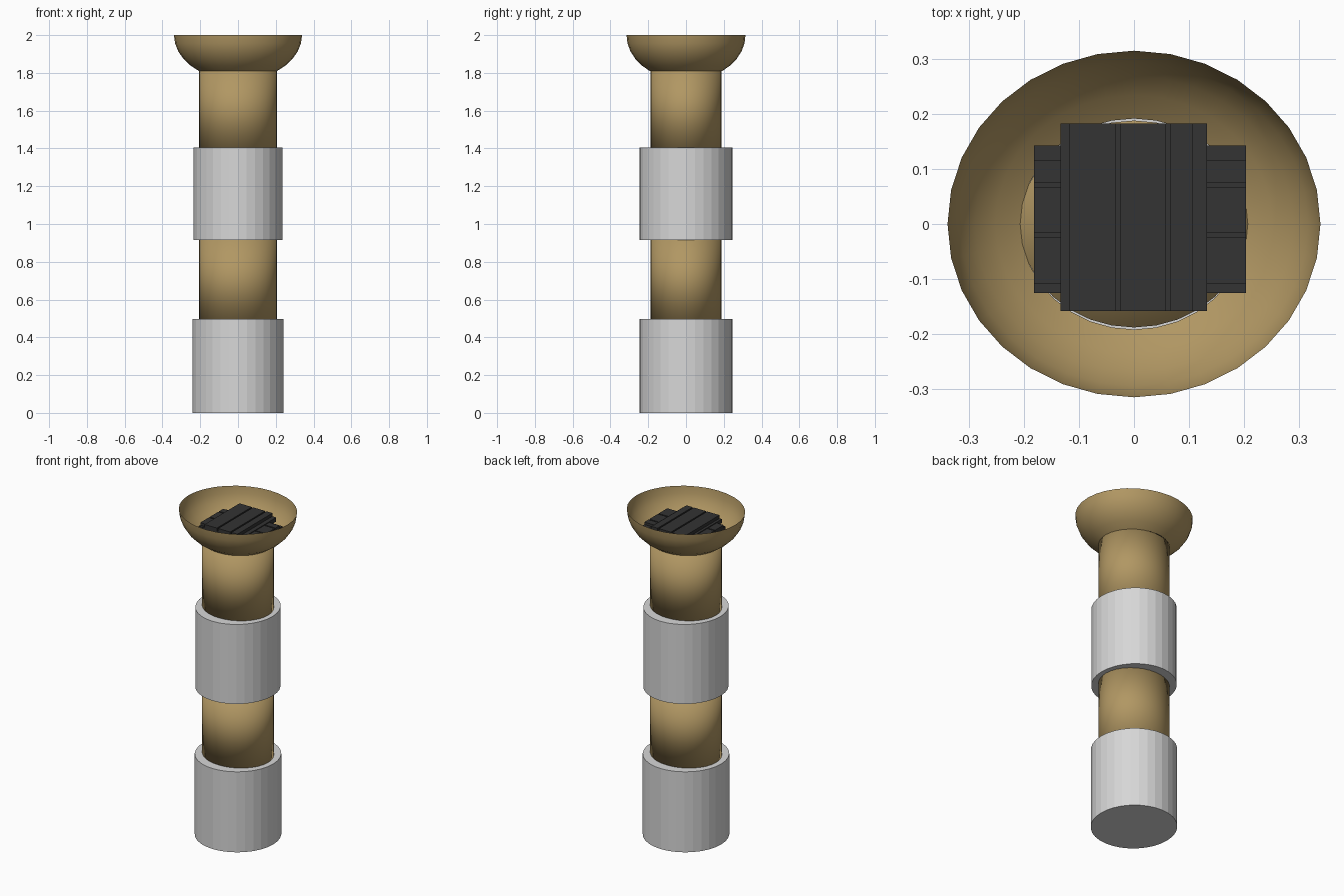
import bpy, bmesh, math

if "Cube" in bpy.data.objects:
    bpy.data.objects.remove(bpy.data.objects["Cube"])


def material(name, rgb):
    m = bpy.data.materials.new(name)
    m.diffuse_color = (*rgb, 1)
    m.use_nodes = True
    m.node_tree.nodes["Principled BSDF"].inputs["Base Color"].default_value = m.diffuse_color
    return m


TAN = material("tan wood", (0.44, 0.31, 0.125))
GREY = material("light grey stone", (0.68, 0.68, 0.68))
DARK = material("charcoal", (0.033, 0.033, 0.033))
SEG = 32


def finish(name, bm, mat, smooth=False):
    bmesh.ops.recalc_face_normals(bm, faces=bm.faces)
    me = bpy.data.meshes.new(name)
    bm.to_mesh(me)
    bm.free()
    me.materials.append(mat)
    for p in me.polygons:
        p.use_smooth = smooth
    ob = bpy.data.objects.new(name, me)
    bpy.context.collection.objects.link(ob)
    return ob


def lathe(name, profile, mat, cx=0, cy=0, caps=True, smooth=False):
    """Stack elliptical rings given as (rx, ry, z)."""
    bm = bmesh.new()
    rings = []
    for rx, ry, z in profile:
        rings.append([bm.verts.new((cx + rx * math.cos(2 * math.pi * i / SEG),
                                    cy + ry * math.sin(2 * math.pi * i / SEG), z))
                      for i in range(SEG)])
    for a, b in zip(rings, rings[1:]):
        for i in range(SEG):
            j = (i + 1) % SEG
            bm.faces.new((a[i], a[j], b[j], b[i]))
    if caps:
        bm.faces.new(rings[0])
        bm.faces.new(rings[-1])
    return finish(name, bm, mat, smooth)


def bars(name, boxes, mat):
    """Several boxes (x0, x1, y0, y1, z0, z1) in one mesh."""
    bm = bmesh.new()
    for x0, x1, y0, y1, z0, z1 in boxes:
        vs = bmesh.ops.create_cube(bm, size=1)["verts"]
        for v in vs:
            v.co = (x1 if v.co.x > 0 else x0, y1 if v.co.y > 0 else y0, z1 if v.co.z > 0 else z0)
    return finish(name, bm, mat)


# stone sleeves
lathe("base_sleeve", [(0.241, 0.245, 0), (0.241, 0.245, 0.497)], GREY)
lathe("upper_sleeve", [(0.236, 0.245, 0.915), (0.236, 0.245, 1.406)], GREY)

# softly shaded shafts
for name, z0, z1 in (("lower_shaft", 0.49, 0.918), ("upper_shaft", 1.395, 1.812)):
    lathe(name, [(0.207, 0.188, z0), (0.207, 0.188, z1)], TAN, smooth=True)

# open bowl: a slice of a squashed sphere
arc = [math.radians(52.5 * (1 - i / 5)) for i in range(6)]
bowl = lathe("bowl", [(0.339 * math.cos(a), 0.315 * math.cos(a), 2 - 0.24 * math.sin(a)) for a in arc],
             TAN, caps=False, smooth=True)

# crossed charcoal bars: wide lower step and narrower upper step in each direction
X_ENDS, Y_ENDS = (-0.182, 0.204), (-0.158, 0.183)
cross = [(*X_ENDS, -0.125, 0.143, 1.87, 1.90)]
cross += [(*X_ENDS, a, b, 1.89, 1.915) for a, b in ((-0.108, -0.024), (-0.016, 0.067), (0.075, 0.115))]
bars("cross_bars", cross, DARK)
top = [(-0.134, 0.133, *Y_ENDS, 1.895, 1.92)]
top += [(a, b, *Y_ENDS, 1.915, 1.94) for a, b in ((-0.118, -0.034), (-0.025, 0.057), (0.066, 0.107))]
bars("top_bars", top, DARK)
